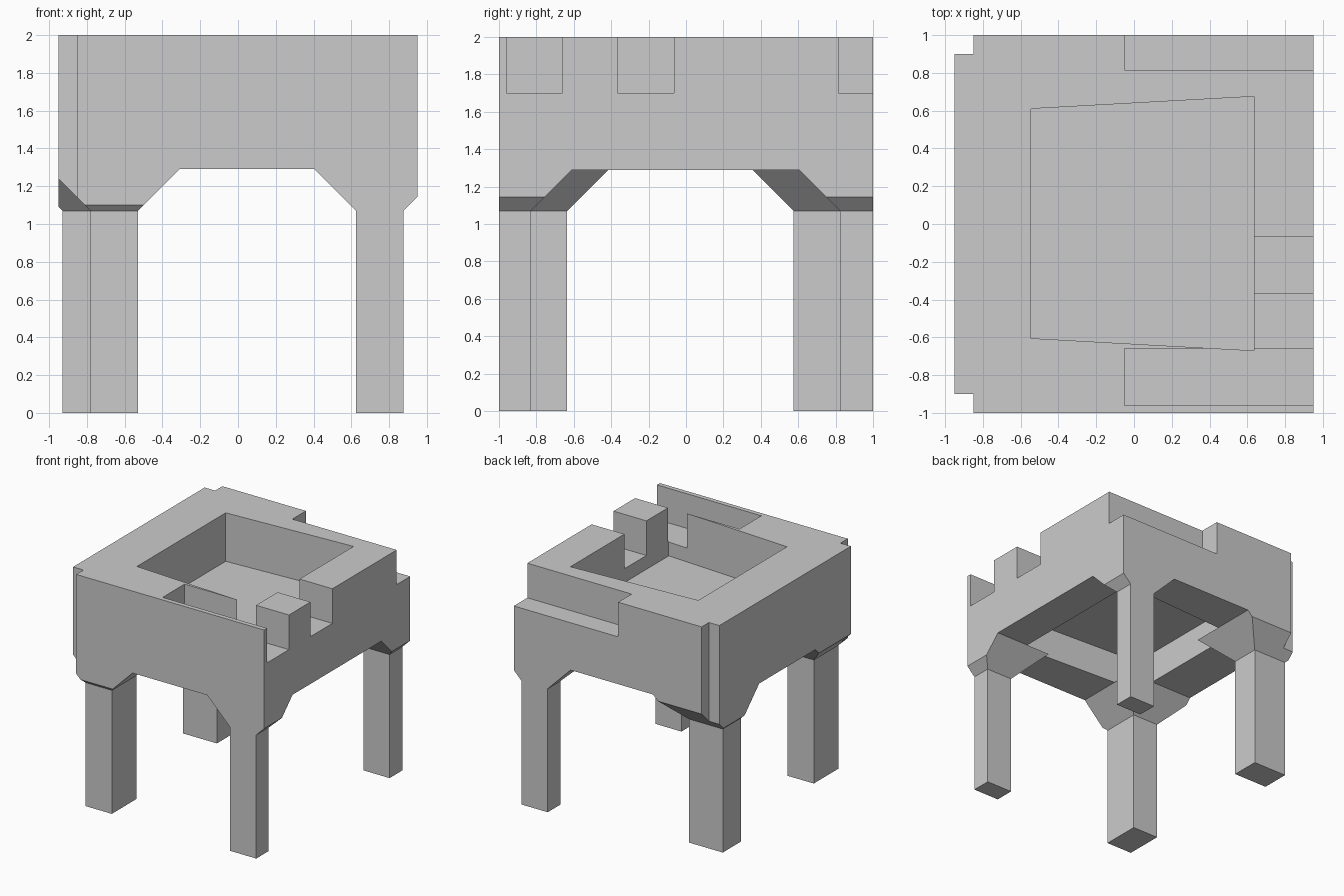
import bpy, bmesh

if "Cube" in bpy.data.objects:
    bpy.data.objects.remove(bpy.data.objects["Cube"])

def loft(name, rings):
    """Closed solid through a stack of equal-sized rings of 3D points, bottom to top."""
    bm = bmesh.new()
    loops = [[bm.verts.new(p) for p in r] for r in rings]
    n = len(rings[0])
    for a, b in zip(loops, loops[1:]):
        for i in range(n):
            j = (i + 1) % n
            bm.faces.new((a[i], a[j], b[j], b[i]))
    bm.faces.new(loops[0][::-1])
    bm.faces.new(loops[-1])
    bmesh.ops.recalc_face_normals(bm, faces=bm.faces)
    me = bpy.data.meshes.new(name)
    bm.to_mesh(me)
    bm.free()
    ob = bpy.data.objects.new(name, me)
    bpy.context.collection.objects.link(ob)
    return ob

def prism(name, outline, z0, z1):
    return loft(name, [[(x, y, z) for x, y in outline] for z in (z0, z1)])

def rect(x0, x1, y0, y1):
    return [(x0, y0), (x1, y0), (x1, y1), (x0, y1)]

def boolean(ob, cutter, op):
    m = ob.modifiers.new(op.title(), 'BOOLEAN')
    m.operation, m.solver, m.object = op, 'EXACT', cutter
    bpy.context.view_layer.objects.active = ob
    bpy.ops.object.modifier_apply(modifier=m.name)
    bpy.data.objects.remove(cutter)

UNDER, KNEE, FLOOR, LEDGE, TOP = 1.29, 1.07, 1.58, 1.70, 2.0

# Footprint with small notches in the two left corners
footprint = [(-0.85, -1), (0.95, -1), (0.95, 1), (-0.85, 1),
             (-0.85, 0.9), (-0.95, 0.9), (-0.95, -0.9), (-0.85, -0.9)]
basin = [(-0.545, -0.605), (0.635, -0.67), (0.635, 0.675), (-0.545, 0.61)]

# Body block with basin, slots, side window and hollow underside
body = prism("body", footprint, UNDER, TOP)
cuts = [
    (basin, FLOOR, 2.5),
    (basin, 1.0, FLOOR - 0.015),
    (rect(-0.05, 1.2, -0.96, -0.66), LEDGE, 2.5),
    (rect(0.60, 1.2, -0.365, -0.065), LEDGE, 2.5),
    (rect(-0.05, 1.2, 0.815, 1.2), LEDGE, 2.5),
]
for outline, z0, z1 in cuts:
    boolean(body, prism("cutter", outline, z0, z1), 'DIFFERENCE')

# Legs flare out at 45 degrees under the body, trimmed to its footprint
legs = {
    "front_right_leg": (0.625, 0.875, -1.1, -0.83),
    "back_right_leg": (0.625, 0.875, 0.825, 1.1),
    "front_left_leg": (-0.78, -0.53, -0.97, -0.635),
    "back_left_leg": (-0.93, -0.605, 0.575, 0.825),
}
flare = UNDER - KNEE
for name, (x0, x1, y0, y1) in legs.items():
    rings = []
    for z, g in ((0, 0), (KNEE, 0), (UNDER, flare)):
        rings.append([(x, y, z) for x, y in rect(x0 - g, x1 + g, y0 - g, y1 + g)])
    leg = loft(name, rings)
    boolean(leg, prism("cutter", footprint, -1, 3), 'INTERSECT')
